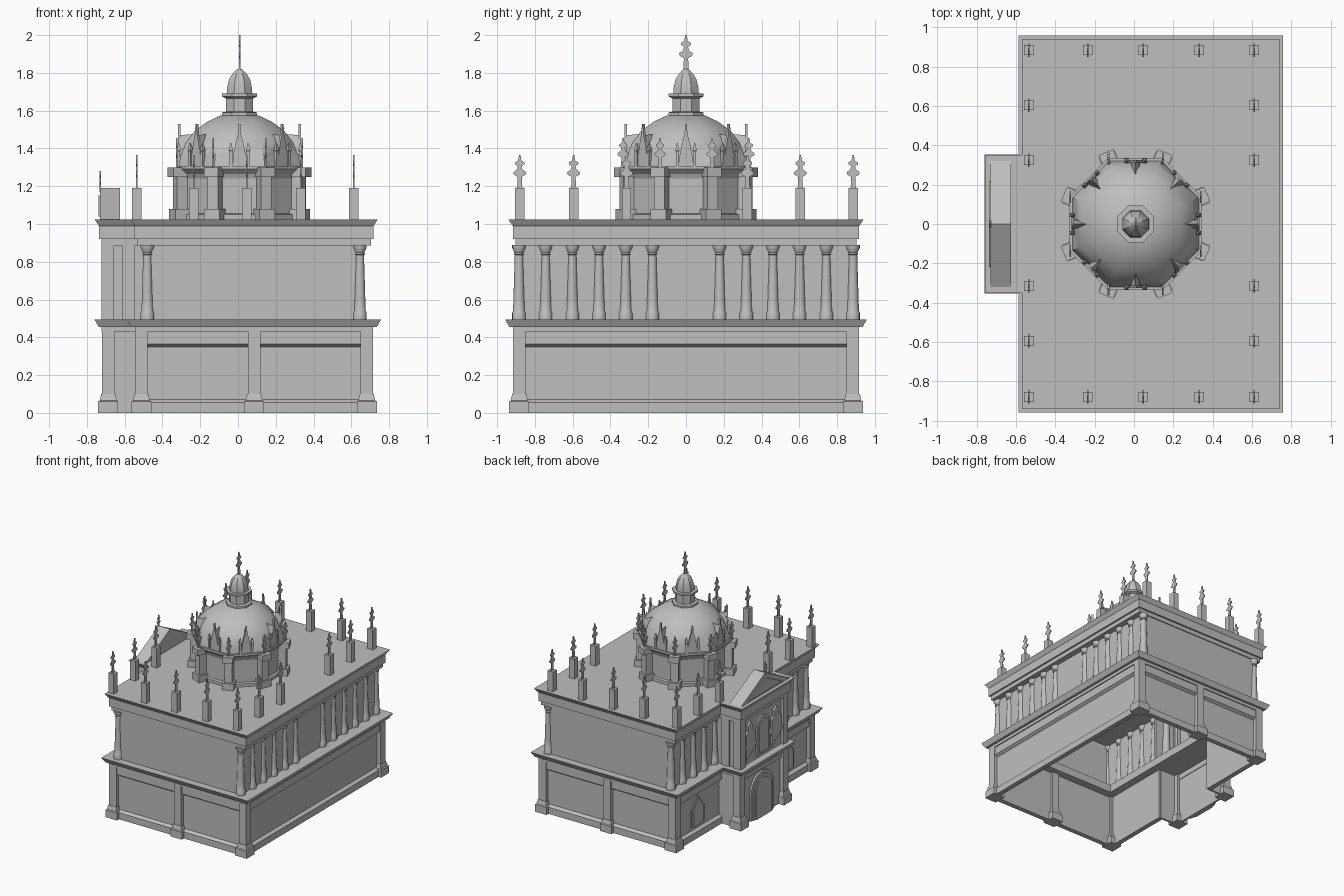
import bpy, bmesh, math
from mathutils import Matrix, Vector

cube = bpy.data.objects.get("Cube")
if cube:
    bpy.data.objects.remove(cube, do_unlink=True)

stone = bpy.data.materials.new("grey_stone")
stone.use_nodes = True
GREY = (0.52, 0.52, 0.52, 1)
stone.diffuse_color = GREY
stone.node_tree.nodes["Principled BSDF"].inputs["Base Color"].default_value = GREY


def finish(name, bm, matrix=None, smooth=None):
    """Turn a bmesh into a named stone object."""
    if matrix is not None:
        bm.transform(matrix)
    bmesh.ops.recalc_face_normals(bm, faces=bm.faces)
    mesh = bpy.data.meshes.new(name)
    bm.to_mesh(mesh)
    bm.free()
    mesh.materials.append(stone)
    obj = bpy.data.objects.new(name, mesh)
    bpy.context.collection.objects.link(obj)
    if smooth:
        bpy.ops.object.select_all(action='DESELECT')
        obj.select_set(True)
        bpy.context.view_layer.objects.active = obj
        bpy.ops.object.shade_smooth_by_angle(angle=math.radians(smooth))


def box(name, x, y, z, matrix=None):
    """Box from three (low, high) ranges."""
    bm = bmesh.new()
    bmesh.ops.create_cube(bm, size=1)
    for v in bm.verts:
        v.co = [r[0] if c < 0 else r[1] for c, r in zip(v.co, (x, y, z))]
    finish(name, bm, matrix)


def loft(name, loops, closed=False, matrix=None, smooth=None):
    """Skin equal point loops; cap the ends unless closed."""
    bm = bmesh.new()
    rows = [[bm.verts.new(p) for p in loop] for loop in loops]
    n = len(rows[0])
    pairs = list(zip(rows, rows[1:])) + ([(rows[-1], rows[0])] if closed else [])
    for a, b in pairs:
        for i in range(n):
            bm.faces.new((a[i], a[(i + 1) % n], b[(i + 1) % n], b[i]))
    if not closed:
        bm.faces.new(rows[0])
        bm.faces.new(rows[-1])
    finish(name, bm, matrix, smooth)


def rect(bounds, off, z):
    x0, x1, y0, y1 = bounds
    return [(x0 - off, y0 - off, z), (x1 + off, y0 - off, z),
            (x1 + off, y1 + off, z), (x0 - off, y1 + off, z)]


def moulding(name, bounds, profile, closed=False, matrix=None):
    loft(name, [rect(bounds, o, z) for o, z in profile], closed, matrix)


def lathe(name, profile, sides, loc=(0, 0, 0), smooth=None):
    """Polygonal turned shape; radii are measured to the flat sides."""
    k = 1 / math.cos(math.pi / sides)
    turn = [(i + 0.5) * math.tau / sides for i in range(sides)]
    loops = [[(r * k * math.cos(a), r * k * math.sin(a), z) for a in turn] for r, z in profile]
    loft(name, loops, False, Matrix.Translation(loc), smooth)


def plate(name, pts, x0, x1, matrix=None):
    """Outline in y and z, given thickness along x."""
    loft(name, [[(x, y, z) for y, z in pts] for x in (x0, x1)], False, matrix)


def mirrored(half):
    return half + [(-y, z) for y, z in reversed(half)]


FINIAL = [(.1, 0), (.07, .08), (.06, .36), (.17, .42), (.19, .5), (.12, .54),
          (.07, .6), (.06, .68), (.14, .73), (.13, .79), (.05, .83), (.02, 1)]


def finial(name, x, y, z, h):
    pts = mirrored([(w * h, t * h) for w, t in FINIAL])
    plate(name, pts, -.004, .004, Matrix.Translation((x, y, z)))


def arch(y, z0, w, spring, rise, steps=10):
    """Doorway outline around a centre line."""
    curve = [(y + w * math.cos(a), spring + rise * math.sin(a))
             for a in (math.pi * i / steps for i in range(steps + 1))]
    return [(y + w, z0)] + curve + [(y - w, z0)]


MAIN = (-.545, .715, -.915, .915)
PORCH = (-.722, -.53, -.315, .315)
QUARTER = Matrix.Rotation(math.pi / 2, 4, 'Z')

# Lower storey walls: sunk panel between a sloped sill and a frieze
PANEL = [(-.015, 0), (.025, 0), (.025, .055), (0, .07), (0, .35), (.022, .365), (.022, .44), (-.015, .44)]


def panel_wall(name, side, distance, a, b, matrix=None):
    plate(name, [(side * (distance + o), z) for o, z in PANEL], a, b, matrix)


panel_wall("long_wall", -1, .685, -.88, .88, QUARTER)
for s in (-1, 1):
    panel_wall("end_wall", s, .885, -.515, .685)
    panel_wall("portal_side_wall", 1, .515, *sorted((s * .29, s * .88)), QUARTER)
    box("porch_side_wall", (-.685, -.515), (s * .293 - .008, s * .293 + .008), (0, .44))
    # Pointed windows beside the porch
    for w, t, d in ((.085, .345, .523), (.065, .325, .53)):
        pts = [(w, .1), (w, .24), (0, t), (-w, .24), (-w, .1)]
        plate("pointed_window", [(y + s * .59, z) for y, z in pts], -d, -.51)

# Pilasters with splayed bases
spots = [(x, s * .883) for x in (-.512, .085, .682) for s in (-1, 1)]
spots += [(-.687, s * .283) for s in (-1, 1)]
for x, y in spots:
    moulding("pilaster", (x - .033, x + .033, y - .033, y + .033),
             [(.02, 0), (.02, .06), (.012, .065), (.004, .10), (0, .10), (0, .44)])

# Ledge between the storeys
LEDGE = [(0, .43), (0, .455), (.02, .455), (.043, .495), (-.11, .495), (-.11, .43)]
moulding("storey_ledge", MAIN, LEDGE, True)
moulding("porch_ledge", PORCH, [(0, .43), (0, .455), (.015, .455), (.038, .495)])

# Upper storey walls, set on the column centre lines
for s in (-1, 1):
    box("upper_end_wall", (-.475, .645), (s * .885 - .01, s * .885 + .01), (.49, .89))
    box("upper_portal_side_wall", (-.485, -.465), sorted((s * .29, s * .885)), (.49, .89))
box("upper_long_wall", (.635, .655), (-.885, .885), (.49, .89))

# Round columns along both long sides
COLUMN = [(.036, .495), (.036, .53), (.031, .54), (.029, .6), (.022, .835),
          (.027, .84), (.024, .85), (.036, .875), (.036, .89)]
for x in (-.48, .645):
    for i in range(6):
        for s in (-1, 1):
            lathe("column", COLUMN, 14, (x, s * (.178 + i * .1412), 0), 35)

# Entablature and flat roof
ENTABLATURE = [(-.012, .885), (-.012, .92), (.002, .92), (.002, .99), (.006, .995), (.025, 1.025)]
moulding("entablature_roof", MAIN, ENTABLATURE)
moulding("porch_entablature", PORCH, [(o + .012, z) for o, z in ENTABLATURE])

# Porch upper storey
box("porch_upper_wall", (-.70, -.685), (-.31, .31), (.49, .89))
for s in (-1, 1):
    box("porch_upper_side", (-.70, -.46), (s * .29 - .01, s * .29 + .01), (.49, .89))
    for x in (-.689, -.58):
        box("porch_upper_pier", (x - .033, x + .033), (s * .282 - .03, s * .282 + .03), (.49, .89))
    niche = [(.06, .53), (.06, .62), (.085, .64), (.06, .67), (.06, .75), (.03, .77), (.03, .81), (0, .85)]
    plate("porch_niche_panel", [(y + s * .17, z) for y, z in mirrored(niche)[:-1]], -.716, -.69)
plate("porch_window_frame", arch(0, .52, .085, .75, .085), -.712, -.69)
plate("porch_window", arch(0, .54, .06, .75, .06), -.72, -.70)

# Porch doorway: stepped round arch
box("porch_front_wall", (-.69, -.675), (-.285, .285), (0, .44))
for w, d in ((.15, .705), (.125, .712), (.10, .72)):
    plate("doorway_arch", arch(0, 0, w, .22, w), -d, -.68)
box("porch_front_frieze", (-.705, -.67), (-.285, .285), (.385, .44))

# Porch pediment with a crowning finial
plate("pediment", [(-.33, 1.02), (.33, 1.02), (0, 1.19)], -.73, -.625)
plate("pediment_panel", [(-.22, 1.04), (.22, 1.04), (0, 1.15)], -.738, -.72)
finial("pediment_finial", -.73, 0, 1.17, .11)

# Roof pedestals and finials
rows = [-.88, -.595, -.315, .325, .605, .885]
spots = [(x, y) for x in (-.535, .612) for y in rows]
spots += [(x, y) for x in (-.235, .047, .332) for y in (rows[0], rows[-1])]
for x, y in spots:
    box("roof_pedestal", (x - .025, x + .025), (y - .025, y + .025), (1.02, 1.19))
    finial("roof_finial", x, y, 1.185, .18)

# Octagonal drum, cornice and dome
AXIS = Vector((.008, 0, 0))
lathe("drum", [(.315, 1.02), (.315, 1.05), (.298, 1.055), (.298, 1.25)], 8, AXIS)
lathe("drum_cornice", [(.30, 1.24), (.31, 1.265), (.335, 1.29), (.335, 1.308)], 8, AXIS)
dome = [(.322, 1.305), (.312, 1.36), (.285, 1.43), (.235, 1.495), (.17, 1.542), (.10, 1.575)]
lathe("dome", dome, 8, AXIS, 40)

# Lantern
lathe("lantern", [(.093, 1.56), (.093, 1.59), (.072, 1.595), (.072, 1.665),
                  (.093, 1.675), (.093, 1.69), (.068, 1.69)], 8, AXIS)
cap = [(.068, 1.685), (.066, 1.72), (.056, 1.765), (.038, 1.795), (.012, 1.82)]
lathe("lantern_cap", cap, 8, AXIS, 30)
finial("top_finial", AXIS.x, 0, 1.81, .19)

GABLE = mirrored([(.034, 1.30), (.034, 1.36), (.02, 1.43), (.008, 1.475), (.004, 1.53)])
for i in range(8):
    # Gabled dormer on each drum side, with flanking pinnacles
    turn = Matrix.Translation(AXIS) @ Matrix.Rotation(i * math.pi / 4, 4, 'Z')
    plate("dormer_gable", GABLE, .312, .326, turn)
    loops = [[(x, -w, 1.30), (x, w, 1.30), (x, w * .8, z - .06), (x, 0, z), (x, -w * .8, z - .06)]
             for x, w, z in ((.315, .028, 1.47), (.2, .01, 1.48))]
    loft("dormer_roof", loops, matrix=turn)
    for s in (-1, 1):
        moulding("dormer_pinnacle", (.314, .33, s * .046 - .008, s * .046 + .008),
                 [(0, 1.30), (0, 1.385), (.003, 1.39), (-.006, 1.43)], matrix=turn)
    # Buttress on each drum corner
    turn = Matrix.Translation(AXIS) @ Matrix.Rotation((i + .5) * math.pi / 4, 4, 'Z')
    for part, r, w, z in (("buttress_base", .385, .045, (1.02, 1.08)),
                          ("buttress_shaft", .37, .03, (1.08, 1.25)),
                          ("buttress_cap", .395, .04, (1.25, 1.30))):
        box(part, (.29, r), (-w, w), z, turn)
    p = turn @ Vector((.36, 0, 0))
    finial("buttress_finial", p.x, p.y, 1.295, .16)
